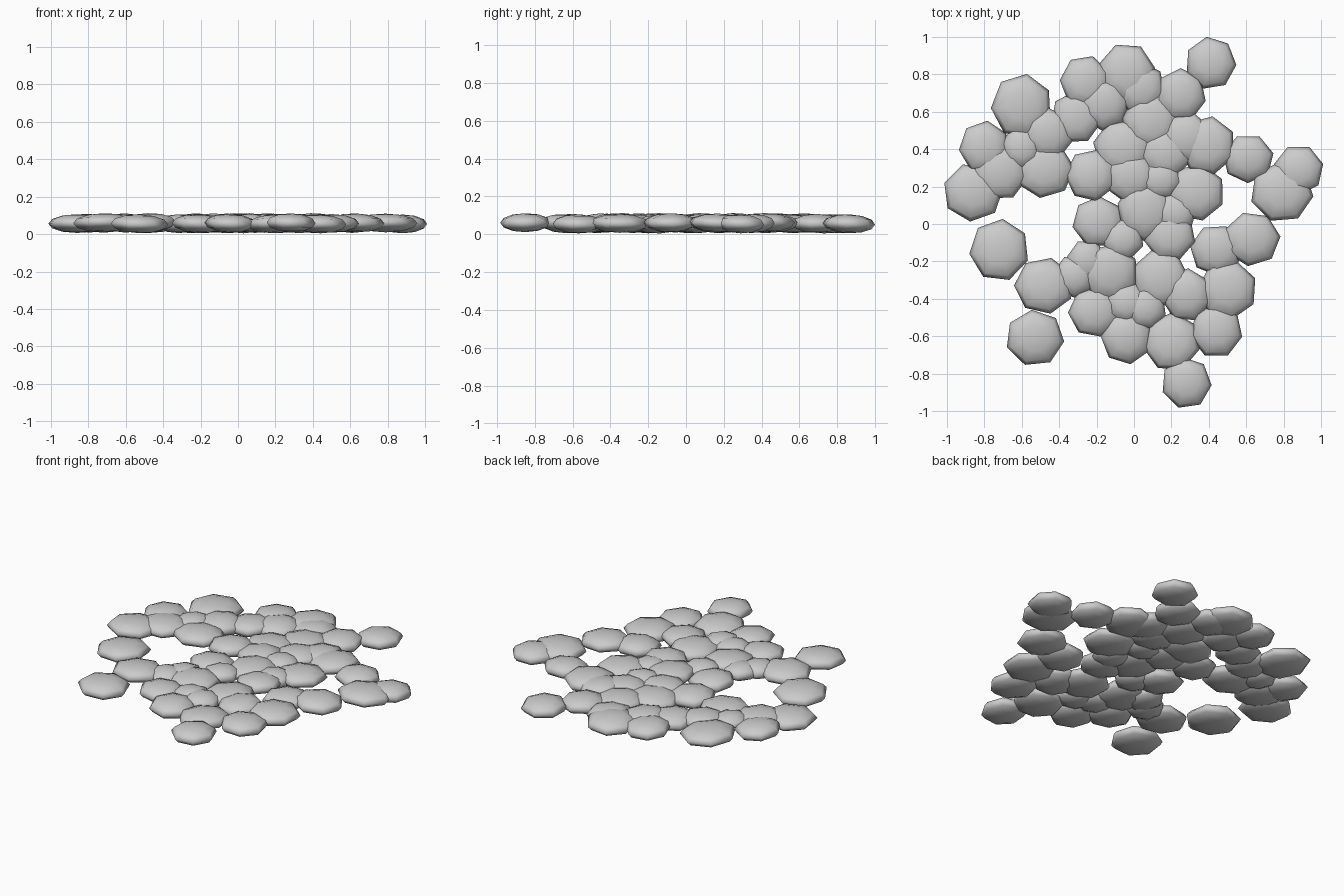
import bpy
import bmesh
import math
import random
from mathutils import Matrix, Vector

random.seed(4)

default_cube = bpy.data.objects.get("Cube")
if default_cube:
    bpy.data.objects.remove(default_cube, do_unlink=True)

# One plain grey for every stone
grey = bpy.data.materials.new("stone grey")
grey.use_nodes = True
grey_value = (.6, .6, .6, 1)
grey.diffuse_color = grey_value
grey.node_tree.nodes["Principled BSDF"].inputs["Base Color"].default_value = grey_value

SIDES = 7
RINGS = 6
HALF_HEIGHT = .05
MIDDLE = .058

# Outer stones: x, y, radius, turn in degrees
outer_stones = [
    (.41, .86, .14, 9), (-.6, .63, .17, 42), (-.86, .17, .16, 20),
    (-.72, -.14, .165, 45), (-.53, -.61, .155, 6), (.28, -.85, .137, 8),
    (.79, .17, .167, 5), (.88, .29, .135, 26), (.61, .35, .135, 25),
    (.63, -.08, .15, 18), (.5, -.35, .16, 35), (.44, -.57, .145, 0),
]

# Inner stones grouped by size: x, y
large_stones = [
    (-.72, .28), (-.48, .29), (.09, .55), (-.06, .41), (.33, .17),
    (.06, .07), (-.48, -.33), (-.13, -.26), (.14, -.29), (.2, -.63),
    (.39, .42), (-.04, .81),
]
medium_stones = [
    (-.26, .76), (.25, .69), (.03, .73), (-.16, .64), (-.31, .57),
    (-.8, .41), (-.46, .48), (-.23, .26), (.17, .38), (.28, .46),
    (-.02, .25), (-.19, .01), (.19, -.06), (.44, -.14), (.28, -.38),
    (-.21, -.47), (-.04, -.61),
]
small_stones = [
    (-.6, .41), (-.06, -.08), (-.25, -.2), (-.32, -.28),
    (-.04, -.42), (.06, -.45), (.14, .24), (.22, .06),
]


def add_stone(name, x, y, radius, turn):
    """A flattened seven-sided pebble with a slight random tilt."""
    bm = bmesh.new()
    bmesh.ops.create_uvsphere(bm, u_segments=SIDES, v_segments=RINGS, radius=1)
    stretch = random.uniform(.97, 1.03)
    size = Vector((radius * stretch, radius / stretch, HALF_HEIGHT))
    tilt_x = Matrix.Rotation(random.uniform(-.04, .04), 4, "X")
    tilt_y = Matrix.Rotation(random.uniform(-.04, .04), 4, "Y")
    spin = Matrix.Rotation(math.radians(turn), 4, "Z")
    height = MIDDLE + random.uniform(-.004, .004)
    place = Matrix.Translation((x, y, height))
    # Spin before squashing so the turn sets the outline corners
    bm.transform(place @ tilt_x @ tilt_y @ Matrix.Diagonal(size).to_4x4() @ spin)
    for face in bm.faces:
        face.smooth = True
    mesh = bpy.data.meshes.new(name)
    bm.to_mesh(mesh)
    bm.free()
    mesh.materials.append(grey)
    stone = bpy.data.objects.new(name, mesh)
    bpy.context.collection.objects.link(stone)
    return stone


def add_group(name, places, radius):
    """Stones of one size, each turned at random."""
    for x, y in places:
        add_stone(name, x, y, radius, random.uniform(0, 360 / SIDES))


# Loose ring of stones around the edge
for x, y, radius, turn in outer_stones:
    add_stone("outer_stone", x, y, radius, turn)

# Packed stones in the middle of the patch
add_group("large_stone", large_stones, .157)
add_group("medium_stone", medium_stones, .14)
add_group("small_stone", small_stones, .115)
